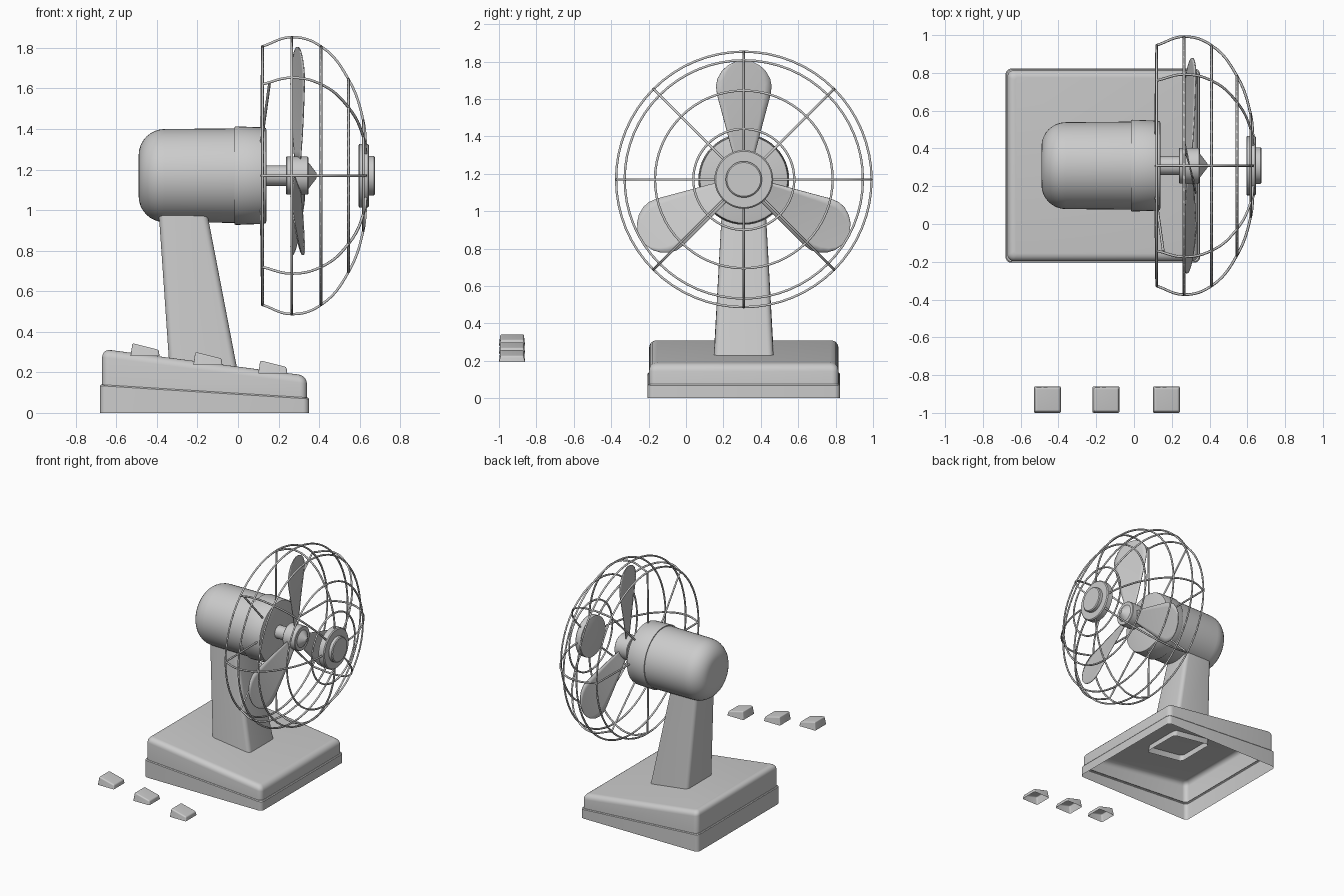
import bpy, bmesh, math
from math import sin, cos, pi, radians

if "Cube" in bpy.data.objects:
    bpy.data.objects.remove(bpy.data.objects["Cube"])

CY, CZ = 0.309, 1.17          # fan axis runs along x through this y, z


def finish(name, bm, angle=35):
    bmesh.ops.recalc_face_normals(bm, faces=bm.faces)
    me = bpy.data.meshes.new(name)
    bm.to_mesh(me)
    bm.free()
    ob = bpy.data.objects.new(name, me)
    bpy.context.collection.objects.link(ob)
    bpy.ops.object.select_all(action='DESELECT')
    ob.select_set(True)
    bpy.context.view_layer.objects.active = ob
    bpy.ops.object.shade_smooth_by_angle(angle=radians(angle))
    return ob


def bridge(bm, loops):
    for a, b in zip(loops, loops[1:]):
        n = len(a)
        for i in range(n):
            bm.faces.new((a[i], a[(i + 1) % n], b[(i + 1) % n], b[i]))


def loft(name, sections, cap=True):
    """Stack rounded rectangles (x0, x1, y0, y1, corner, z at x=0, slope); open below."""
    bm, loops = bmesh.new(), []
    for x0, x1, y0, y1, r, z, s in sections:
        loop = []
        for k, (px, py) in enumerate([(x1 - r, y1 - r), (x0 + r, y1 - r),
                                      (x0 + r, y0 + r), (x1 - r, y0 + r)]):
            for j in range(6):
                a = (k + j / 5) * pi / 2
                x = px + r * cos(a)
                loop.append(bm.verts.new((x, py + r * sin(a), z + s * x)))
        loops.append(loop)
    bridge(bm, loops)
    if cap:
        bm.faces.new(loops[-1])
    return finish(name, bm)


def rounded_top(x0, x1, y0, y1, r, z, s, b):
    """Sections that round over the top edge with radius b."""
    out = []
    for j in range(6):
        a = j / 5 * pi / 2
        d = b * (1 - cos(a))
        out.append((x0 + d, x1 - d, y0 + d, y1 - d, max(r - d * 0.5, 0.004),
                    z - b + b * sin(a), s))
    return out


def lathe(name, profile, n=48):
    """Revolve (x, radius) points about the fan axis, closed at both ends."""
    bm = bmesh.new()
    loops = [[bm.verts.new((x, CY + r * cos(2 * pi * i / n), CZ + r * sin(2 * pi * i / n)))
              for i in range(n)] for x, r in profile]
    bridge(bm, loops)
    bm.faces.new(loops[0])
    bm.faces.new(loops[-1])
    return finish(name, bm)


def wires(name, paths, radius=0.007, cyclic=False, smooth=True):
    cu = bpy.data.curves.new(name, 'CURVE')
    cu.dimensions = '3D'
    cu.bevel_depth, cu.bevel_resolution, cu.resolution_u = radius, 1, 6
    cu.use_fill_caps = True
    for pts in paths:
        sp = cu.splines.new('BEZIER' if smooth else 'POLY')
        target = sp.bezier_points if smooth else sp.points
        target.add(len(pts) - 1)
        for p, co in zip(target, pts):
            if smooth:
                p.co = co
                p.handle_left_type = p.handle_right_type = 'AUTO'
            else:
                p.co = (*co, 1)
        sp.use_cyclic_u = cyclic
        sp.use_smooth = True
    ob = bpy.data.objects.new(name, cu)
    bpy.context.collection.objects.link(ob)
    bpy.ops.object.select_all(action='DESELECT')
    ob.select_set(True)
    bpy.context.view_layer.objects.active = ob
    bpy.ops.object.convert(target='MESH')


def polar(x, r, a):
    return (x, CY + r * cos(a), CZ + r * sin(a))


# Wedge-shaped hollow base: skirt and top shell
loft("base_skirt", [(-0.68, 0.35, -0.205, 0.823, 0.03, 0, 0),
                    (-0.68, 0.35, -0.205, 0.823, 0.03, 0.091, -0.063),
                    (-0.675, 0.345, -0.2, 0.818, 0.03, 0.097, -0.063),
                    (-0.665, 0.335, -0.19, 0.808, 0.03, 0.097, -0.063)], cap=False)
loft("base_top", [(-0.67, 0.34, -0.197, 0.815, 0.035, 0.092, -0.063)]
     + rounded_top(-0.67, 0.34, -0.197, 0.815, 0.035, 0.228, -0.13, 0.04))

# Leaning, tapered stand, open at the bottom inside the base
loft("stand", [(-0.338, 0.003, 0.148, 0.47, 0.03, 0.18, -0.13),
               (-0.39, -0.15, 0.19, 0.428, 0.03, 0.975, 0)])

# Loose push buttons in front of the base
for i, (x, z) in enumerate([(-0.53, 0.28), (-0.22, 0.237), (0.1, 0.195)]):
    sl = -0.25
    top = rounded_top(x + 0.008, x + 0.14, -0.994, -0.866, 0.008,
                      z + 0.066 - sl * x, sl, 0.01)
    loft(f"button_{i + 1}", [(x, x + 0.143, -1.0, -0.86, 0.008, z, 0)] + top)

# Motor housing with domed back and a front collar
dome = [(-0.36 - 0.13 * cos(t * pi / 16), 0.102 + 0.128 * sin(t * pi / 16)) for t in range(9)]
lathe("motor_housing", dome + [(0.0, 0.233)])
lathe("motor_collar", [(-0.017, 0.228), (-0.017, 0.24), (-0.01, 0.243),
                       (0.125, 0.238), (0.137, 0.234), (0.14, 0.225)])

# Shaft, hub and pointed cap
lathe("shaft", [(0.13, 0.05), (0.245, 0.05)], 32)
lathe("hub", [(0.237, 0.09), (0.241, 0.094), (0.343, 0.094), (0.347, 0.09),
              (0.347, 0.066), (0.388, 0.012)], 32)

# Three twisted paddle blades
outline = [(0.06, 0.04), (0.12, 0.055), (0.19, 0.076), (0.28, 0.1), (0.38, 0.127),
           (0.45, 0.146), (0.50, 0.152), (0.54, 0.143), (0.58, 0.119), (0.61, 0.086),
           (0.628, 0.048), (0.635, 0.012)]
for k in range(3):
    a = pi / 2 + k * 2 * pi / 3
    bm, rows = bmesh.new(), []
    for r, w in outline:
        tw = radians(20 - 15 * r)
        row = []
        for j in range(9):
            s = w * (j / 4 - 1)
            t = s * cos(tw)
            row.append(bm.verts.new((0.294 - s * sin(tw),
                                     CY + r * cos(a) + t * sin(a),
                                     CZ + r * sin(a) - t * cos(a))))
        rows.append(row)
    for p, q in zip(rows, rows[1:]):
        for j in range(8):
            bm.faces.new((p[j], p[j + 1], q[j + 1], q[j]))
    blade = finish(f"blade_{k + 1}", bm)
    mod = blade.modifiers.new("thickness", 'SOLIDIFY')
    mod.thickness, mod.offset = 0.006, 0

# Wire guard: rings, curved ribs and rear spokes
cage = [(0.12, 0.637), (0.265, 0.683), (0.41, 0.637), (0.545, 0.475),
        (0.618, 0.27), (0.632, 0.14)]
wires("guard_rings", [[polar(x, r, 2 * pi * i / 64) for i in range(64)]
                      for x, r in cage[:-1]], cyclic=True, smooth=False)
angles = [k * pi / 4 for k in range(8)]
wires("guard_ribs", [[polar(x, r, a) for x, r in cage] for a in angles])
wires("guard_spokes", [[polar(0.155 if k == 3 else 0.12, 0.64, a), polar(0.115, 0.23, a)]
                       for k, a in enumerate(angles)], smooth=False)

# Stepped boss at the centre of the guard
lathe("guard_boss", [(0.595, 0.15), (0.598, 0.157), (0.64, 0.157), (0.647, 0.15),
                     (0.647, 0.097), (0.67, 0.097), (0.676, 0.09)])
